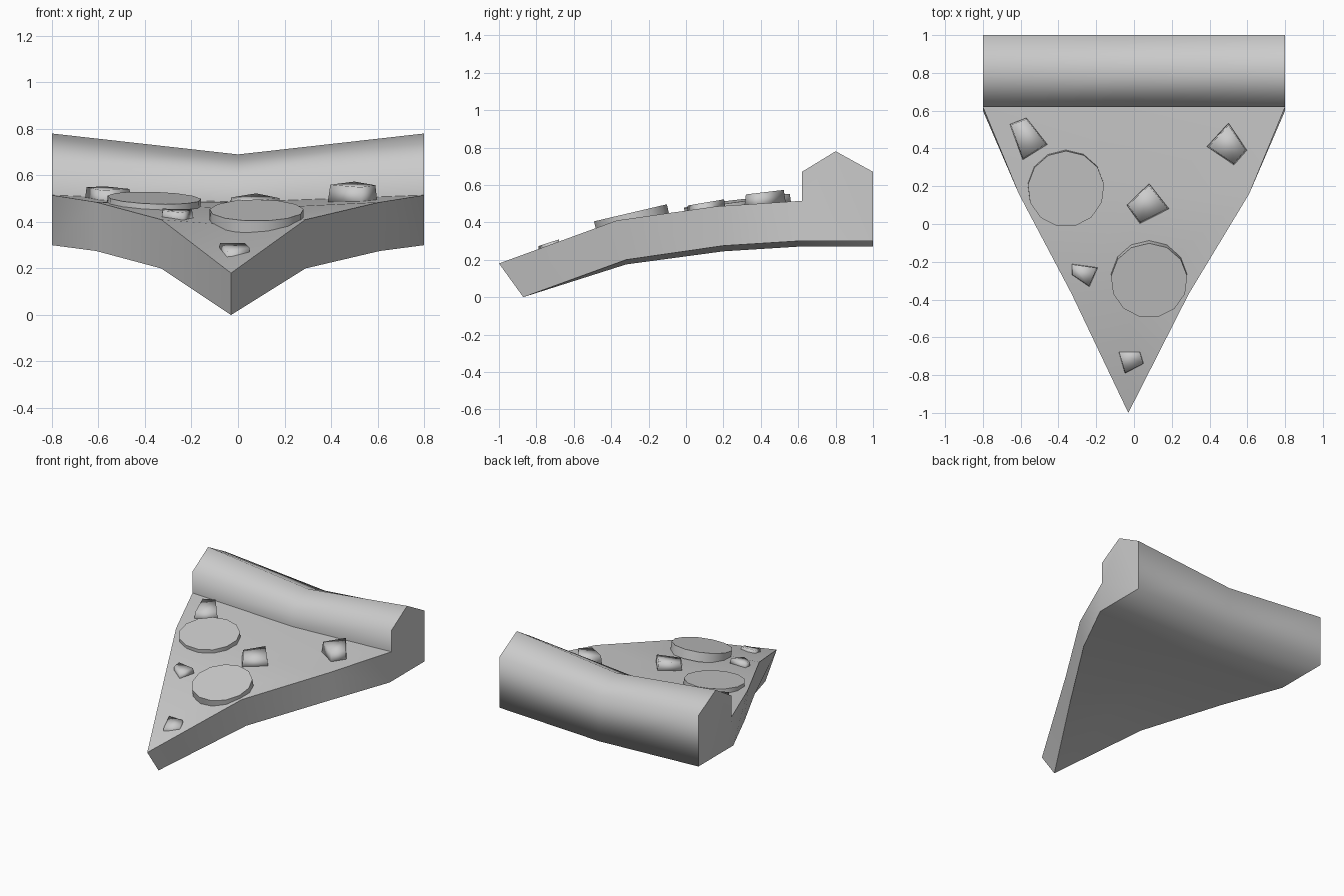
import bpy, bmesh, math
from mathutils import Matrix, Vector

cube = bpy.data.objects.get("Cube")
if cube:
    bpy.data.objects.remove(cube)

grey = bpy.data.materials.new("light_grey")
grey.use_nodes = True
colour = (0.6, 0.6, 0.6, 1)
grey.diffuse_color = colour
grey.node_tree.nodes["Principled BSDF"].inputs["Base Color"].default_value = colour


def finish(name, bm, sharp_angle, keep_smooth=lambda e: False):
    """Shade smooth with sharp edges chosen by angle, and link the object."""
    bmesh.ops.recalc_face_normals(bm, faces=bm.faces)
    for f in bm.faces:
        f.smooth = True
    for e in bm.edges:
        e.smooth = e.calc_face_angle(0) < math.radians(sharp_angle) or keep_smooth(e)
    mesh = bpy.data.meshes.new(name)
    bm.to_mesh(mesh)
    bm.free()
    mesh.materials.append(grey)
    obj = bpy.data.objects.new(name, mesh)
    bpy.context.collection.objects.link(obj)
    return obj


# Slice and crust: a side profile of (y, z, half width, sag, middle x)
profile = [
    (-1, .18, 0, 0, -.03), (-.37, .41, .31, .025, -.02),
    (.16, .485, .61, .03, 0), (.62, .515, .8, .03, 0),
    (.62, .67, .8, .07, 0), (.8, .78, .8, .09, 0), (1, .67, .8, .07, 0),
    (1, .3, .8, .03, 0), (.6, .3, .8, .03, 0),
    (.2, .275, .61, .03, 0), (-.32, .2, .31, .025, -.02), (-.87, 0, 0, 0, -.03),
]
bm = bmesh.new()
cols = [[bm.verts.new((mid + side * w, y, z - (sag if side == 0 else 0)))
         for y, z, w, sag, mid in profile] for side in (-1, 0, 1)]
last = len(profile) - 1
for a, b in zip(cols, cols[1:]):
    for i in range(last):
        bm.faces.new((a[i], a[i + 1], b[i + 1], b[i]))
for col in (cols[0], cols[2]):
    for i in range(3):
        bm.faces.new((col[i], col[i + 1], col[last - 1 - i], col[last - i]))
    bm.faces.new(col[3:9])
bmesh.ops.remove_doubles(bm, verts=bm.verts, dist=.001)
# The back of the crust rolls softly into the underside
finish("pizza_slice", bm, 65,
       lambda e: all(v.co.y > .95 and v.co.z < .4 for v in e.verts))


# Round sausage slices, tilted to lie on the cheese
def sausage(name, centre, slope, roll, thick):
    bm = bmesh.new()
    bmesh.ops.create_cone(bm, cap_ends=True, segments=13, radius1=.203,
                          radius2=.203, depth=thick)
    turn = Matrix.Rotation(slope, 4, 'X') @ Matrix.Rotation(roll, 4, 'Y')
    bm.transform(Matrix.Translation(centre) @ turn
                 @ Matrix.Translation((0, 0, -thick / 2)))
    finish(name, bm, 40)


sausage("sausage_slice_back", (-.36, .185, .503), .13, .035, .05)
sausage("sausage_slice_front", (.08, -.3, .45), .23, 0, .065)


# Four-sided topping chunks, tops following the slope of the cheese
def chunk(name, corners, z, slope, thick):
    bm = bmesh.new()
    mid = sum((Vector(c) for c in corners), Vector((0, 0))) / 4
    rings = []
    for scale, drop in ((.9, 0), (1, thick)):
        rings.append([])
        for c in corners:
            p = mid + (Vector(c) - mid) * scale
            rings[-1].append(bm.verts.new((p.x, p.y, z + slope * (p.y - mid.y) - drop)))
    bm.faces.new(rings[0])
    bm.faces.new(rings[1])
    for i in range(4):
        j = (i + 1) % 4
        bm.faces.new((rings[0][i], rings[0][j], rings[1][j], rings[1][i]))
    finish(name, bm, 180)


chunk("chunk_back_right", [(-.66, .53), (-.57, .565), (-.455, .42), (-.59, .335)], .545, .08, .07)
chunk("chunk_back_left", [(.5, .535), (.6, .39), (.53, .31), (.385, .41)], .56, .12, .08)
chunk("chunk_middle", [(.08, .215), (.19, .08), (.03, 0), (-.04, .1)], .505, .17, .07)
chunk("chunk_front_right", [(-.33, -.21), (-.19, -.23), (-.235, -.335), (-.33, -.27)], .45, .15, .05)
chunk("chunk_tip", [(-.085, -.675), (.035, -.675), (.055, -.74), (-.05, -.795)], .295, .33, .055)
